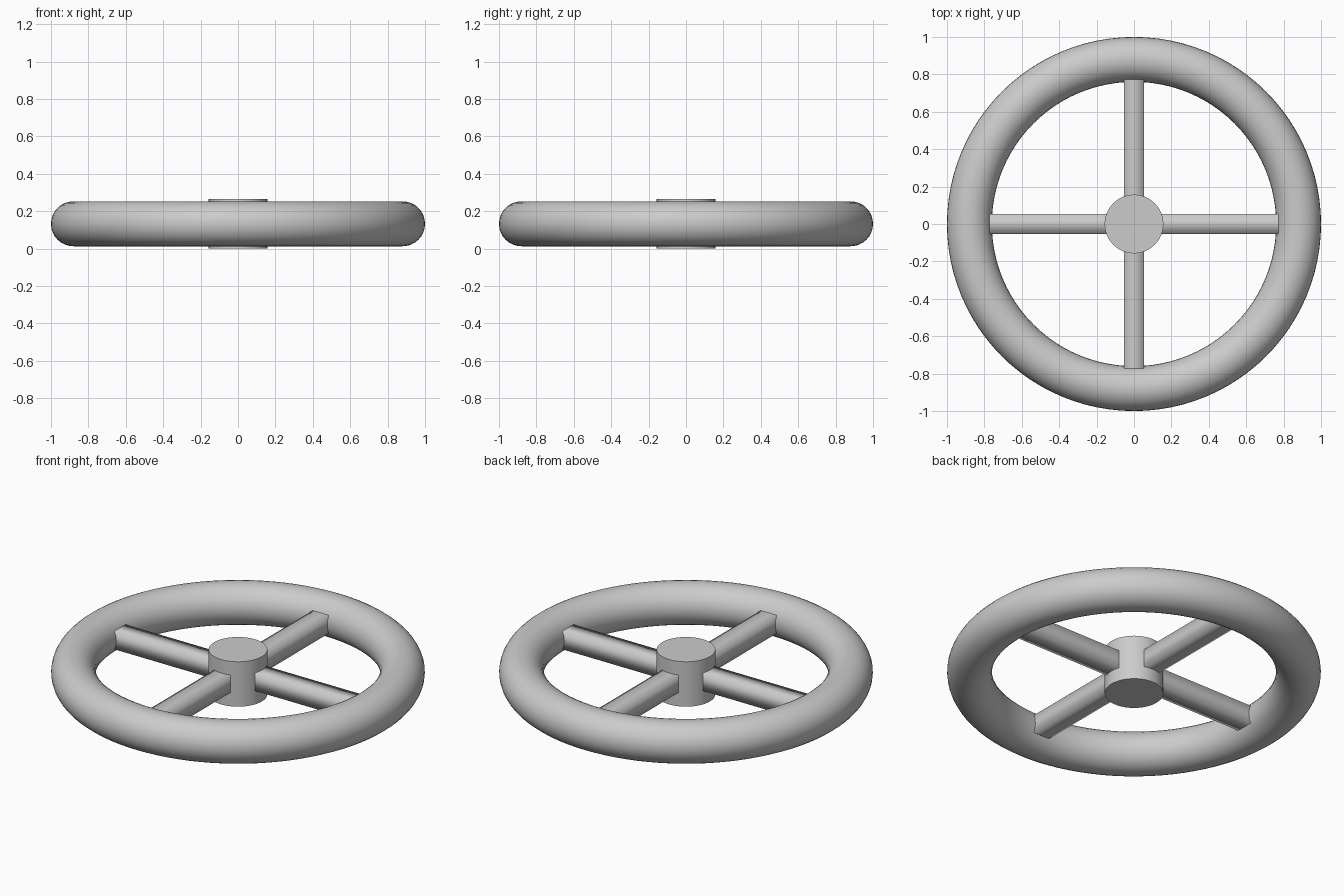
import bpy, bmesh, math
from mathutils import Matrix

if "Cube" in bpy.data.objects:
    bpy.data.objects.remove(bpy.data.objects["Cube"])

MID = 0.1325          # height of the wheel's centre plane
grey = bpy.data.materials.new("plain grey")
grey.diffuse_color = (0.6, 0.6, 0.6, 1)
grey.use_nodes = True
grey.node_tree.nodes["Principled BSDF"].inputs["Base Color"].default_value = grey.diffuse_color

# rim: smooth ring
bpy.ops.mesh.primitive_torus_add(major_segments=96, minor_segments=32,
                                 major_radius=0.88, minor_radius=0.12,
                                 location=(0, 0, MID))
rim = bpy.context.object
rim.name = "rim"
bpy.ops.object.shade_smooth()
rim.data.materials.append(grey)

# hub: short cylinder, slightly taller than the rim
bpy.ops.mesh.primitive_cylinder_add(vertices=64, radius=0.157, depth=0.265,
                                    location=(0, 0, MID))
hub = bpy.context.object
hub.name = "hub"
bpy.ops.object.shade_smooth_by_angle(angle=math.radians(40))
hub.data.materials.append(grey)


# spokes: square bars with soft shading, open ends buried in hub and rim
def spoke(name, angle, inner=0.13, outer=0.80, side=0.106):
    bm = bmesh.new()
    bmesh.ops.create_cube(bm, size=1)
    ends = [f for f in bm.faces if abs(f.normal.x) > 0.9]
    bmesh.ops.delete(bm, geom=ends, context='FACES_ONLY')
    bm.transform(Matrix.Rotation(angle, 4, 'Z')
                 @ Matrix.Translation(((inner + outer) / 2, 0, MID))
                 @ Matrix.Diagonal((outer - inner, side, side, 1)))
    for f in bm.faces:
        f.smooth = True
    mesh = bpy.data.meshes.new(name)
    bm.to_mesh(mesh)
    bm.free()
    mesh.materials.append(grey)
    bpy.context.collection.objects.link(bpy.data.objects.new(name, mesh))


for i, side in enumerate(("right", "back", "left", "front")):
    spoke("spoke_" + side, i * math.pi / 2)
